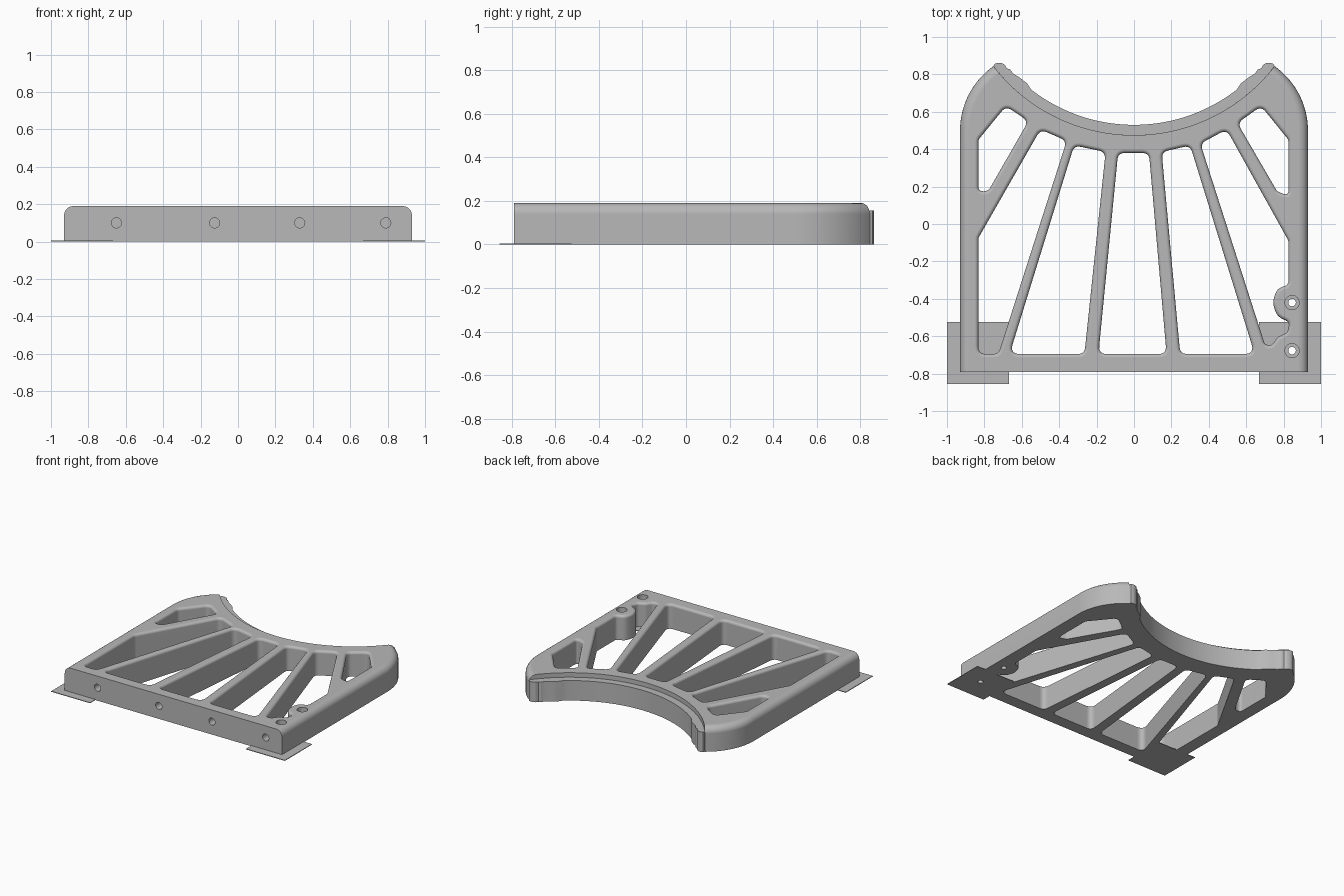
import bpy, bmesh, math
from mathutils import Vector
from mathutils.geometry import intersect_sphere_sphere_2d

if "Cube" in bpy.data.objects:
    bpy.data.objects.remove(bpy.data.objects["Cube"])

H = 0.19                       # frame height
ARC_C, ARC_R = Vector((0, 1.425)), 0.95   # concave rear edge
SH_C, SH_R = Vector((0.51, 0.5)), 0.42    # rounded rear shoulders

grey = bpy.data.materials.new("plain grey")
grey.diffuse_color = (0.48, 0.48, 0.48, 1)
grey.use_nodes = True
grey.node_tree.nodes["Principled BSDF"].inputs["Base Color"].default_value = grey.diffuse_color


def loft(name, layers):
    """Solid from a stack of (z, outline) layers with equal point counts."""
    bm = bmesh.new()
    rings = [[bm.verts.new((p[0], p[1], z)) for p in pts] for z, pts in layers]
    n = len(rings[0])
    for a, b in zip(rings, rings[1:]):
        for i in range(n):
            j = (i + 1) % n
            bm.faces.new((a[i], a[j], b[j], b[i]))
    bm.faces.new(rings[0][::-1])
    bm.faces.new(rings[-1])
    bmesh.ops.recalc_face_normals(bm, faces=bm.faces)
    me = bpy.data.meshes.new(name)
    bm.to_mesh(me)
    bm.free()
    me.materials.append(grey)
    ob = bpy.data.objects.new(name, me)
    bpy.context.collection.objects.link(ob)
    return ob


def boolean(ob, tool, op, keep=False):
    bpy.context.view_layer.objects.active = ob
    m = ob.modifiers.new("bool", 'BOOLEAN')
    m.operation, m.solver, m.object = op, 'EXACT', tool
    bpy.ops.object.modifier_apply(modifier=m.name)
    if not keep:
        bpy.data.objects.remove(tool)


def rounded(corners, steps=6):
    """Round (x, y, radius) corners; result runs counter-clockwise."""
    out, n = [], len(corners)
    for i in range(n):
        p = Vector(corners[i][:2])
        a = Vector(corners[i - 1][:2]) - p
        b = Vector(corners[(i + 1) % n][:2]) - p
        t = corners[i][2] / math.tan(a.angle(b) / 2)
        t = min(t, 0.48 * a.length, 0.48 * b.length)
        s, e = p + a.normalized() * t, p + b.normalized() * t
        for k in range(steps + 1):
            u = k / steps
            out.append(s * (1 - u) ** 2 + p * 2 * u * (1 - u) + e * u * u)
    area = sum(out[i - 1].cross(out[i]) for i in range(len(out)))
    return out if area > 0 else out[::-1]


def offset(pts, d):
    res, n = [], len(pts)
    for i in range(n):
        e1 = (pts[i] - pts[i - 1]).normalized()
        e2 = (pts[(i + 1) % n] - pts[i]).normalized()
        n1, n2 = Vector((e1.y, -e1.x)), Vector((e2.y, -e2.x))
        res.append(pts[i] + (n1 + n2) * d / (1 + n1.dot(n2)))
    return res


def arc(c, r, a0, a1, n):
    return [Vector((c[0] + r * math.cos(a0 + (a1 - a0) * i / n),
                    c[1] + r * math.sin(a0 + (a1 - a0) * i / n))) for i in range(n + 1)]


def body_outline(d):
    """Plan of the frame with sides and shoulders inset by d."""
    hits = intersect_sphere_sphere_2d(SH_C, SH_R - d, ARC_C, ARC_R)
    tip = max(hits, key=lambda p: p.x)
    v, w = tip - SH_C, tip - ARC_C
    side = arc(SH_C, SH_R - d, 0, math.atan2(v.y, v.x), 14)
    a = math.atan2(w.y, w.x)
    rear = arc(ARC_C, ARC_R, a, -math.pi - a, 48)
    right = [Vector((0.93 - d, -0.79))] + side
    left = [Vector((-p.x, p.y)) for p in reversed(right)]
    return right + rear[1:-1] + left


# Frame body with filleted sides
R = 0.05
quarter = [i * math.pi / 12 for i in range(7)]
frame = loft("fan_frame", [(0, body_outline(0))] +
             [(H - R + R * math.sin(a), body_outline(R * (1 - math.cos(a)))) for a in quarter])

# Lower ledge along the concave rear edge, with stepped ends
nose = [(0.75, 0.846), (0.745, 0.856), (0.73, 0.862), (0.71, 0.861), (0.692, 0.852),
        (0.68, 0.833), (0.662, 0.826), (0.645, 0.803), (0.61, 0.782), (0.572, 0.752)]
half = math.asin(0.55 / 0.895)
down = -math.pi / 2
front_arc = arc(ARC_C, 0.895, down + half, down - half, 40)
back_arc = arc(ARC_C, 0.985, down - 0.86, down + 0.86, 40)
ledge = nose + front_arc + [(-x, y) for x, y in reversed(nose)] + back_arc
boolean(frame, loft("rear_ledge", [(0, ledge), (0.155, ledge)]), 'UNION')

# Slots between the ribs, with softened top edges
c = 0.04
slots = [
    [(-0.085, 0.38, c), (0.08, 0.38, c), (0.174, -0.695, c), (-0.19, -0.695, c)],
    [(-0.32, 0.42, c), (-0.152, 0.385, c), (-0.265, -0.695, c), (-0.665, -0.695, c)],
    [(0.148, 0.385, c), (0.30, 0.42, c), (0.645, -0.695, c), (0.247, -0.695, c)],
    [(-0.50, 0.505, c), (-0.36, 0.445, c), (-0.725, -0.695, c),
     (-0.832, -0.695, c), (-0.832, -0.075, c)],
    [(-0.832, 0.45, c), (-0.685, 0.63, c), (-0.565, 0.55, c),
     (-0.78, 0.175, c), (-0.832, 0.175, 0.03)],
    [(0.826, 0.45, c), (0.68, 0.63, c), (0.553, 0.54, c),
     (0.765, 0.175, c), (0.826, 0.15, c)],
    # slot that wraps round the screw bosses
    [(0.355, 0.43, c), (0.495, 0.505, c), (0.826, -0.09, c), (0.826, -0.325, 0.03),
     (0.765, -0.345, 0.08), (0.74, -0.42, 0.1), (0.765, -0.495, 0.08), (0.832, -0.525, 0.03),
     (0.82, -0.58, 0.03), (0.768, -0.605, 0.05), (0.735, -0.65, 0.03), (0.70, -0.645, 0.03)],
]
r = 0.02
for s in slots:
    pts = rounded(s)
    layers = [(-0.1, pts)]
    layers += [(H - r + r * math.sin(a), offset(pts, r * (1 - math.cos(a)))) for a in quarter]
    layers.append((0.3, offset(pts, r)))
    boolean(frame, loft("slot_cutter", layers), 'DIFFERENCE')

# Blind holes in the front face
for x in (-0.65, -0.125, 0.33, 0.79):
    bpy.ops.mesh.primitive_cylinder_add(vertices=32, radius=0.027, depth=0.18,
                                        location=(x, -0.80, 0.1), rotation=(math.pi / 2, 0, 0))
    boolean(frame, bpy.context.object, 'DIFFERENCE')

# Thin corner tabs under the front
tabs = []
for name, s in (("left_tab", -1), ("right_tab", 1)):
    x0, x1 = sorted((s * 0.667, s))
    p = [(x0, -0.855), (x1, -0.855), (x1, -0.525), (x0, -0.525)]
    tabs.append(loft(name, [(0, p), (0.005, p)]))

# Counterbored screw holes through the right side and its tab
for y in (-0.42, -0.677):
    small = arc((0.845, y), 0.02, 0, 2 * math.pi, 32)[:-1]
    big = arc((0.845, y), 0.038, 0, 2 * math.pi, 32)[:-1]
    cutter = loft("screw_cutter", [(-0.1, small), (0.14, small), (0.14, big), (0.3, big)])
    if y < -0.5:
        boolean(tabs[1], cutter, 'DIFFERENCE', keep=True)
    boolean(frame, cutter, 'DIFFERENCE')

# Smooth fillets, crisp edges, flat top
bpy.ops.object.select_all(action='DESELECT')
frame.select_set(True)
bpy.context.view_layer.objects.active = frame
bpy.ops.object.shade_smooth_by_angle(angle=math.radians(30))
wn = frame.modifiers.new("flat_faces", 'WEIGHTED_NORMAL')
wn.keep_sharp = True
